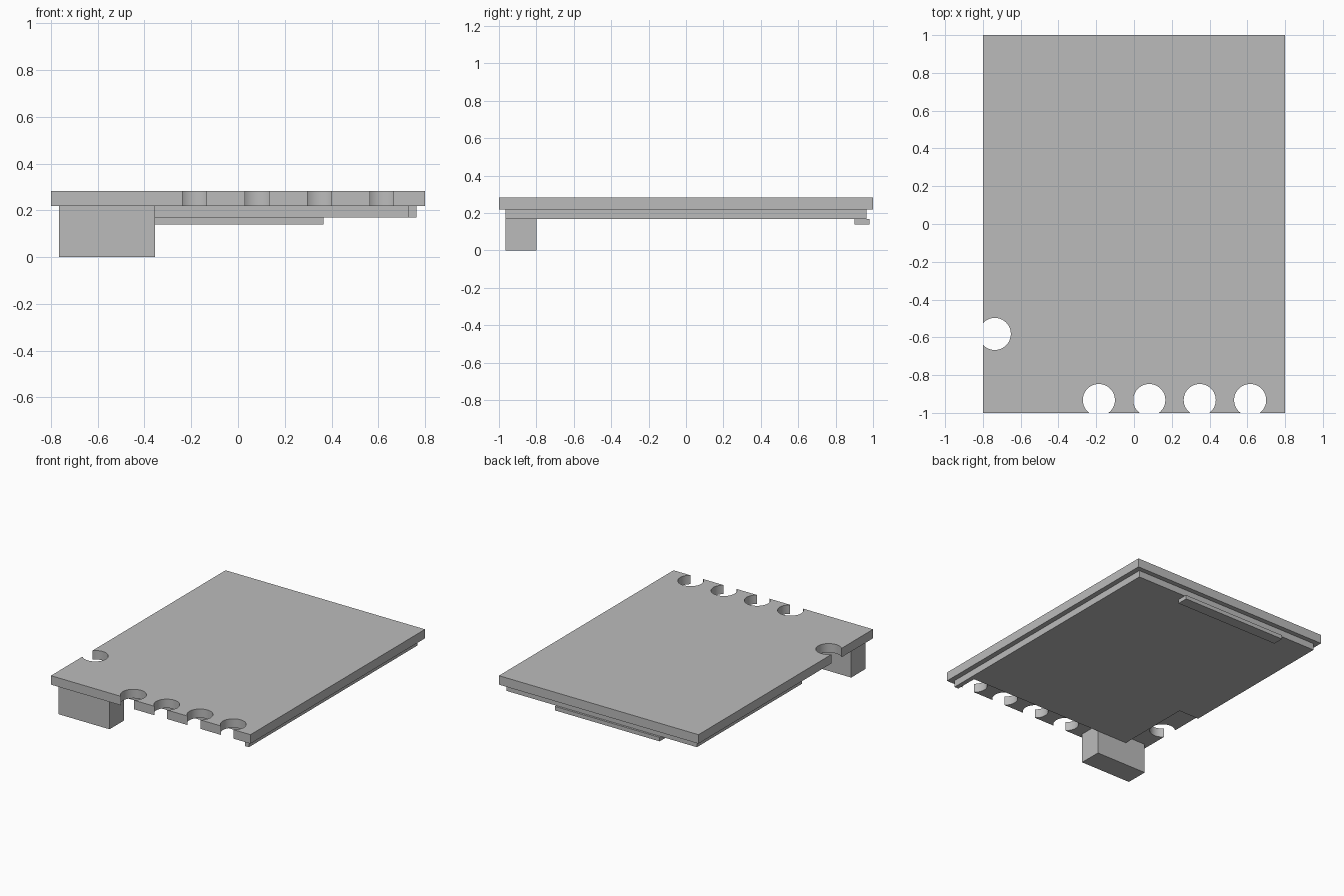
import bpy, bmesh, math

cube = bpy.data.objects.get("Cube")
if cube:
    bpy.data.objects.remove(cube)

grey = bpy.data.materials.new("plain grey")
grey.use_nodes = True
colour = (0.5, 0.5, 0.5, 1)
grey.diffuse_color = colour
grey.node_tree.nodes["Principled BSDF"].inputs["Base Color"].default_value = colour


def slab(name, outline, z0, z1):
    """Extrude a counter-clockwise outline from z0 up to z1."""
    bm = bmesh.new()
    base = bm.faces.new([bm.verts.new((x, y, z0)) for x, y in outline])
    ext = bmesh.ops.extrude_face_region(bm, geom=[base])
    verts = [g for g in ext["geom"] if isinstance(g, bmesh.types.BMVert)]
    bmesh.ops.translate(bm, verts=verts, vec=(0, 0, z1 - z0))
    bmesh.ops.recalc_face_normals(bm, faces=bm.faces)
    mesh = bpy.data.meshes.new(name)
    bm.to_mesh(mesh)
    bm.free()
    mesh.materials.append(grey)
    obj = bpy.data.objects.new(name, mesh)
    bpy.context.collection.objects.link(obj)
    return obj


def rect(x0, x1, y0, y1):
    return [(x0, y0), (x1, y0), (x1, y1), (x0, y1)]


def circle(cx, cy, r, n=48):
    return [(cx + r * math.cos(2 * math.pi * i / n),
             cy + r * math.sin(2 * math.pi * i / n)) for i in range(n)]


TOP, SEAM, UNDER, BAR = 0.283, 0.218, 0.169, 0.14

# Top plate with round notches along the front and one on the right edge
plate = slab("top_plate", rect(-0.8, 0.8, -1, 1), SEAM, TOP)
notches = [(-0.186 + 0.267 * i, -0.932) for i in range(4)] + [(-0.737, -0.582)]
for i, (x, y) in enumerate(notches):
    cutter = slab(f"notch_cutter_{i + 1}", circle(x, y, 0.085), SEAM - 0.1, TOP + 0.1)
    cutter.hide_render = True
    cutter.hide_set(True)
    cut = plate.modifiers.new("notch", "BOOLEAN")
    cut.operation = "DIFFERENCE"
    cut.solver = "EXACT"
    cut.object = cutter
    bpy.context.view_layer.objects.active = plate
    with bpy.context.temp_override(object=plate, active_object=plate):
        bpy.ops.object.modifier_apply(modifier=cut.name)
    bpy.data.objects.remove(cutter)

# Lower plate, stepped back around the notches, with a thin tab at the front left
slab("lower_plate", [(-0.6, -0.8), (0.73, -0.8), (0.73, -0.965), (0.763, -0.965),
                     (0.763, 0.965), (-0.763, 0.965), (-0.763, -0.24), (-0.6, -0.24)],
     UNDER, SEAM)

# Block under the front right corner and bar under the back edge
slab("corner_block", rect(-0.765, -0.355, -0.965, -0.8), 0, SEAM)
slab("back_bar", rect(-0.475, 0.365, 0.9, 0.98), BAR, UNDER)

# Smooth the round notch walls, keep every edge sharp
bpy.ops.object.select_all(action="DESELECT")
plate.select_set(True)
bpy.context.view_layer.objects.active = plate
bpy.ops.object.shade_smooth_by_angle(angle=math.radians(30))
